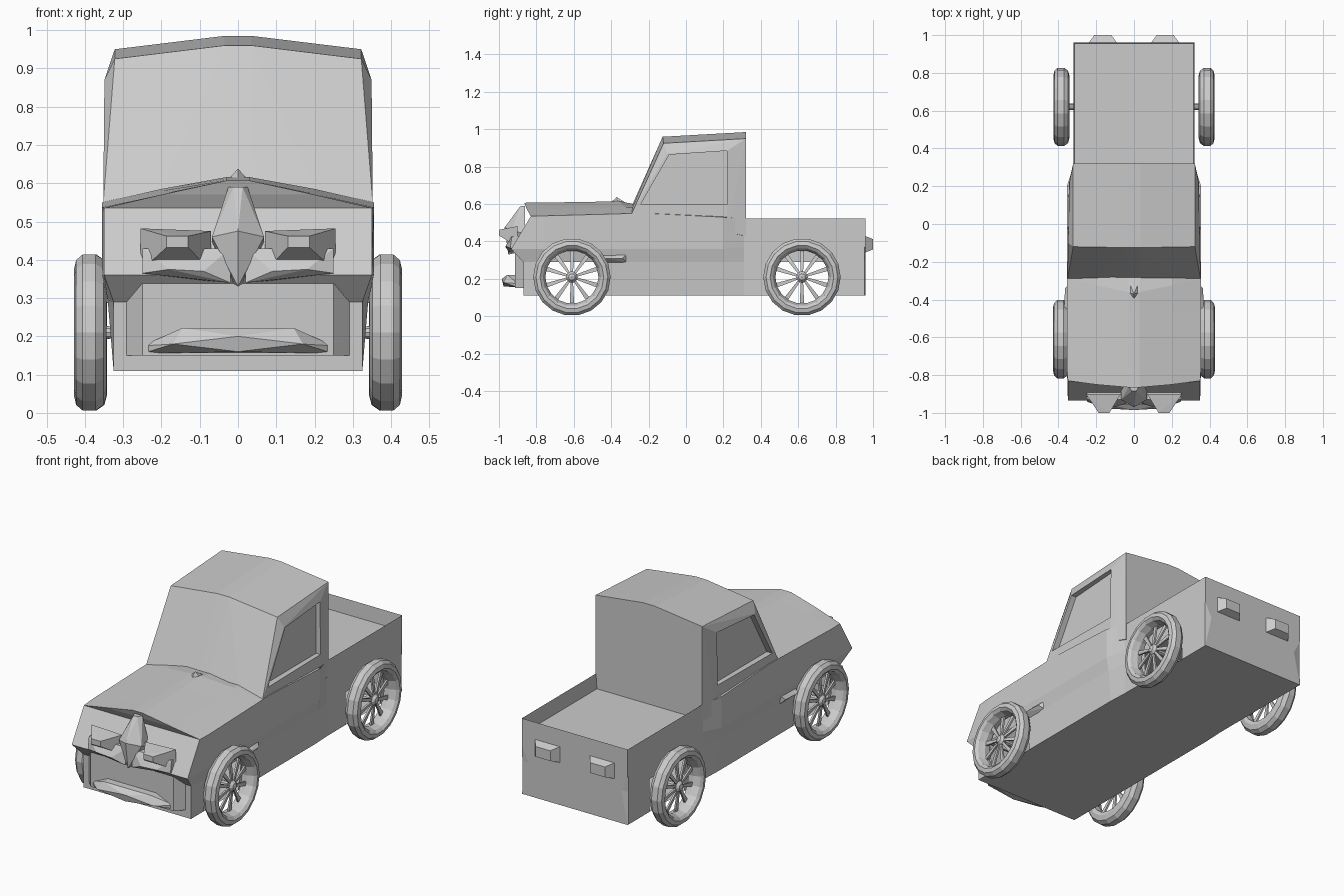
import bpy, bmesh, math
from mathutils import Vector

if "Cube" in bpy.data.objects:
    bpy.data.objects.remove(bpy.data.objects["Cube"])


def finish(name, bm):
    bmesh.ops.recalc_face_normals(bm, faces=bm.faces)
    me = bpy.data.meshes.new(name)
    bm.to_mesh(me)
    bm.free()
    ob = bpy.data.objects.new(name, me)
    bpy.context.collection.objects.link(ob)
    return ob


def hull(name, pts, mirror=False):
    """Convex solid round the points, optionally symmetric about x = 0."""
    pts = list(pts)
    if mirror:
        pts += [(-x, y, z) for x, y, z in pts if abs(x) > 1e-6]
    bm = bmesh.new()
    for p in pts:
        bm.verts.new(p)
    res = bmesh.ops.convex_hull(bm, input=bm.verts)
    junk = [v for v in bm.verts if not v.link_faces]
    bmesh.ops.delete(bm, geom=junk, context='VERTS')
    bmesh.ops.dissolve_limit(bm, angle_limit=0.02, verts=bm.verts, edges=bm.edges)
    return finish(name, bm)


def both(name, pts):
    hull("right_" + name, pts)
    hull("left_" + name, [(-x, y, z) for x, y, z in pts])


# Body shell: half cross-sections (floor edge, sill, waist, belt, inner, crown)
def hood(y, belt, crown, cy):
    return [(.325, y, .11), (.34, y, .29), (.355, y, .36), (.355, y, belt),
            (.2, (y + cy) / 2, belt + .035), (.03, cy, crown)]


def bed(y, inner=.44, sill=.32):
    return [(.32, y, .11), (sill, y, .29), (.32, y, .37), (.32, y, .522),
            (.314, y, inner), (.03, y, inner)]


nose = [(.325, -.87, .11), (.325, -.87, .29), (.35, -.935, .36), (.35, -.83, .535),
        (.2, -.85, .57), (.03, -.865, .607)]
halves = [nose, hood(-.76, .537, .608, -.77), hood(-.46, .545, .612, -.5),
          hood(-.29, .55, .616, -.36), hood(-.2, .55, .585, -.2),
          hood(.2, .53, .53, .2), bed(.31), bed(.47), bed(.77), bed(.82),
          bed(.955), bed(.96, .522, .28)]
bm = bmesh.new()
rings = []
for h in halves:
    ring = h + [(-x, y, z) for x, y, z in reversed(h)]
    rings.append([bm.verts.new(p) for p in ring])
n = 12
for s in range(len(rings) - 1):
    for i in range(n):
        if s in (1, 7) and i in (0, n - 2):   # openings behind the wheels
            continue
        j = (i + 1) % n
        bm.faces.new((rings[s][i], rings[s][j], rings[s + 1][j], rings[s + 1][i]))
for r in (rings[0], rings[-1]):
    for i in range(5):
        bm.faces.new((r[i], r[i + 1], r[n - 2 - i], r[n - 1 - i]))
finish("body", bm)

# Cab with recessed side windows
cab = hull("cab", [
    (.352, -.29, .55), (.2, -.285, .585), (.03, -.285, .6),
    (.352, -.28, .5), (.345, .22, .45), (.322, .32, .43),
    (.349, -.1, .87), (.342, .22, .885), (.322, .32, .88),
    (.322, -.12, .925), (.035, -.125, .96), (.322, .32, .95), (.035, .32, .985)], True)
window = [(-.243, .597), (-.09, .864), (.22, .885), (.22, .597)]
for side in (1, -1):
    cutter = hull("window_cutter", [(side * x, y, z) for x in (.318, .5) for y, z in window])
    cutter.hide_render = True
    cutter.hide_viewport = False
    mod = cab.modifiers.new("window", 'BOOLEAN')
    mod.object, mod.operation, mod.solver = cutter, 'DIFFERENCE', 'EXACT'
    bpy.context.view_layer.objects.active = cab
    bpy.ops.object.modifier_apply(modifier=mod.name)
    bpy.data.objects.remove(cutter)

# Hood ornament, prow and front trim
hull("hood_vent", [(.03, -.365, .605), (0, -.37, .638), (0, -.4, .61), (.02, -.32, .605)], True)
hull("prow", [(.025, -.86, .59), (.012, -.885, .59), (.068, -.93, .46), (0, -.97, .475),
              (0, -.95, .33), (.068, -.86, .44), (.03, -.86, .35)], True)
both("brow", [(.02, -.945, .34), (.09, -.965, .37), (.18, -.965, .375), (.25, -.94, .365),
              (.25, -.86, .36), (.02, -.86, .34), (.25, -.93, .43), (.02, -.93, .43),
              (.25, -.86, .43), (.02, -.86, .43)])
hull("grille", [(x, y, z) for x, y in ((.25, -.915), (.3, -.86)) for z in (.15, .345)], True)
hull("bumper", [(.25, -.9, .155), (.25, -.9, .175), (.145, -.955, .222), (.145, -.9, .222),
                (.17, -.975, .18), (0, -.985, .2), (0, -.975, .16)], True)

# Lamps: tapered blocks
both("headlight", [(.13, -1, .432), (.187, -1, .432), (.13, -1, .462), (.187, -1, .462),
                   (.07, -.9, .37), (.255, -.9, .37), (.07, -.9, .475), (.255, -.9, .482)])
both("tail_light", [(x, y, z) for y, a, b in ((.955, .078, .045), (1, .045, .028))
                    for x in (.165 - a, .165 + a) for z in (.385 - b, .385 + b)])
# Small fairing behind each front wheel
both("fairing", [(.33, -.46, .28), (.33, -.46, .335), (.37, -.44, .31),
                 (.365, -.34, .31), (.345, -.32, .29), (.345, -.32, .33)])


# Wheels: lathed tyre, axle, hub and tapered spokes
def lathe(bm, profile, seg):
    rows = []
    for i in range(seg):
        a = math.tau * i / seg
        rows.append([bm.verts.new((x, r * math.cos(a), r * math.sin(a))) for x, r in profile])
    m = len(profile)
    for i in range(seg):
        for k in range(m):
            a, b = rows[i], rows[(i + 1) % seg]
            bm.faces.new((a[k], a[(k + 1) % m], b[(k + 1) % m], b[k]))


TYRE = [(.030, .155), (.042, .17), (.037, .192), (.020, .207), (-.014, .207),
        (-.035, .192), (-.042, .165), (-.036, .145), (-.005, .142), (.015, .15)]
HUB = [(.026, .002), (.022, .018), (.008, .030), (-.010, .027), (-.016, .018),
       (-.09, .016), (-.09, .002)]


def wheel(name, x, y, side):
    bm = bmesh.new()
    lathe(bm, TYRE, 18)
    lathe(bm, HUB, 10)
    for i in range(10):
        a = math.tau * (i + .5) / 10
        out = Vector((0, math.cos(a), math.sin(a)))
        tan = Vector((0, -math.sin(a), math.cos(a)))
        ends = []
        for r, w, x0 in ((.022, .006, .004), (.148, .012, -.012)):
            ends.append([bm.verts.new(out * r + tan * w * t + Vector((x0 + d, 0, 0)))
                         for t, d in ((-1, -.005), (1, -.005), (1, .005), (-1, .005))])
        for k in range(4):
            j = (k + 1) % 4
            bm.faces.new((ends[0][k], ends[0][j], ends[1][j], ends[1][k]))
    for v in bm.verts:
        v.co = Vector((side * (x + v.co.x), y + v.co.y, .21 + v.co.z))
    finish(name, bm)


for side, s in ((1, "right"), (-1, "left")):
    wheel("front_wheel_" + s, .386, -.61, side)
    wheel("rear_wheel_" + s, .384, .62, side)
